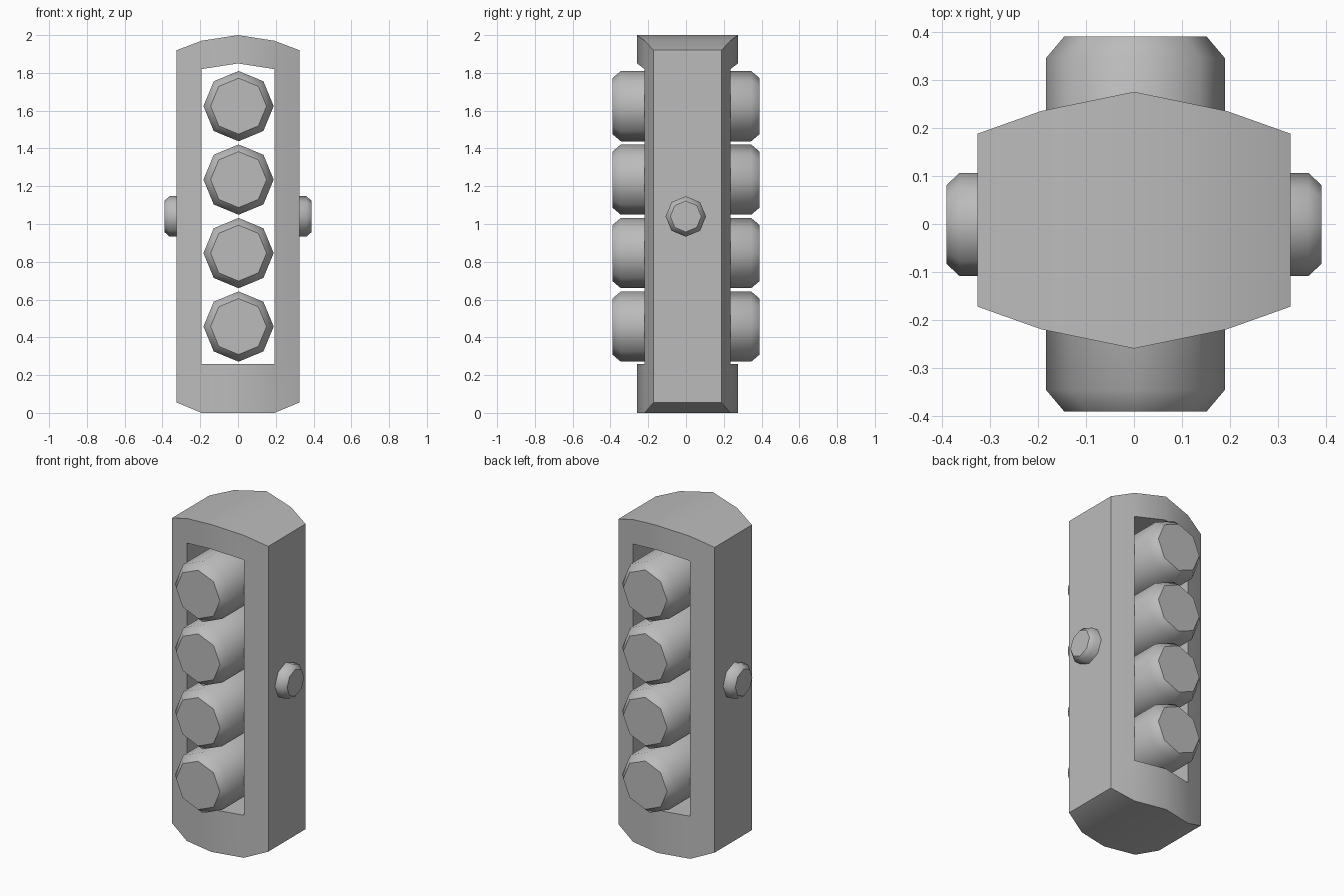
import bpy, bmesh, math
from mathutils import Matrix

cube = bpy.data.objects.get("Cube")
if cube:
    bpy.data.objects.remove(cube, do_unlink=True)

grey = bpy.data.materials.new("plain grey")
grey.use_nodes = True
COLOUR = (0.5, 0.5, 0.5, 1)
grey.diffuse_color = COLOUR
grey.node_tree.nodes["Principled BSDF"].inputs["Base Color"].default_value = COLOUR


def add_object(name, bm):
    bmesh.ops.recalc_face_normals(bm, faces=bm.faces)
    mesh = bpy.data.meshes.new(name)
    bm.to_mesh(mesh)
    bm.free()
    mesh.materials.append(grey)
    obj = bpy.data.objects.new(name, mesh)
    bpy.context.collection.objects.link(obj)
    return obj


# Open frame: solid cells around a tall window, bowed front, back and top
COLUMNS = [  # x, half depth, bottom, window sill, window head, top
    (-0.325, 0.18, 0.055, 0.26, 1.82, 1.92),
    (-0.193, 0.227, 0, 0.26, 1.82, 1.97),
    (0, 0.267, 0, 0.26, 1.85, 2.0),
    (0.193, 0.227, 0, 0.26, 1.82, 1.97),
    (0.325, 0.18, 0.055, 0.26, 1.82, 1.92),
]
CENTRE_Y = 0.008


def build_frame():
    bm = bmesh.new()
    cells = {(i, k) for i in range(4) for k in range(3)} - {(1, 1), (2, 1)}
    cache = {}

    def vert(i, k, side):
        if (i, k, side) not in cache:
            x, depth, *levels = COLUMNS[i]
            cache[i, k, side] = bm.verts.new((x, CENTRE_Y + side * depth, levels[k]))
        return cache[i, k, side]

    for i, k in sorted(cells):
        ring = [(i, k), (i + 1, k), (i + 1, k + 1), (i, k + 1)]
        for side in (-1, 1):
            bm.faces.new([vert(*c, side) for c in ring])
        neighbours = [(i, k - 1), (i + 1, k), (i, k + 1), (i - 1, k)]
        for n, cell in enumerate(neighbours):
            if cell not in cells:
                a, b = ring[n], ring[(n + 1) % 4]
                bm.faces.new([vert(*a, -1), vert(*b, -1), vert(*b, 1), vert(*a, 1)])
    obj = add_object("frame", bm)
    bpy.ops.object.select_all(action="DESELECT")
    obj.select_set(True)
    bpy.context.view_layer.objects.active = obj
    bpy.ops.object.shade_smooth_by_angle(angle=math.radians(30))


def octagon_rod(name, rings, turn, location):
    """Eight-sided rod along local z from (radius, height) rings, flat end caps."""
    bm = bmesh.new()
    loops = [[bm.verts.new((r * math.cos(a * math.pi / 4), r * math.sin(a * math.pi / 4), h))
              for a in range(8)] for r, h in rings]
    for low, high in zip(loops, loops[1:]):
        for a in range(8):
            b = (a + 1) % 8
            bm.faces.new((low[a], low[b], high[b], high[a])).smooth = True
    bm.faces.new(loops[0])
    bm.faces.new(loops[-1])
    bmesh.ops.transform(bm, matrix=Matrix.Translation(location) @ turn, verts=bm.verts)
    add_object(name, bm)


build_frame()

# Four chamfered rollers running front to back through the window
roller = [(0.148, -0.39), (0.186, -0.345), (0.186, 0.345), (0.148, 0.39)]
for n in range(4):
    octagon_rod(f"roller_{n + 1}", roller, Matrix.Rotation(math.pi / 2, 4, "X"),
                (0.003, 0, 0.457 + n * 0.389))

# Small chamfered knob on each side
knob = [(0.107, 0.26), (0.107, 0.363), (0.082, 0.39)]
for name, sign in (("left_knob", 1), ("right_knob", -1)):
    octagon_rod(name, knob, Matrix.Rotation(sign * math.pi / 2, 4, "Y"), (0, -0.001, 1.04))
